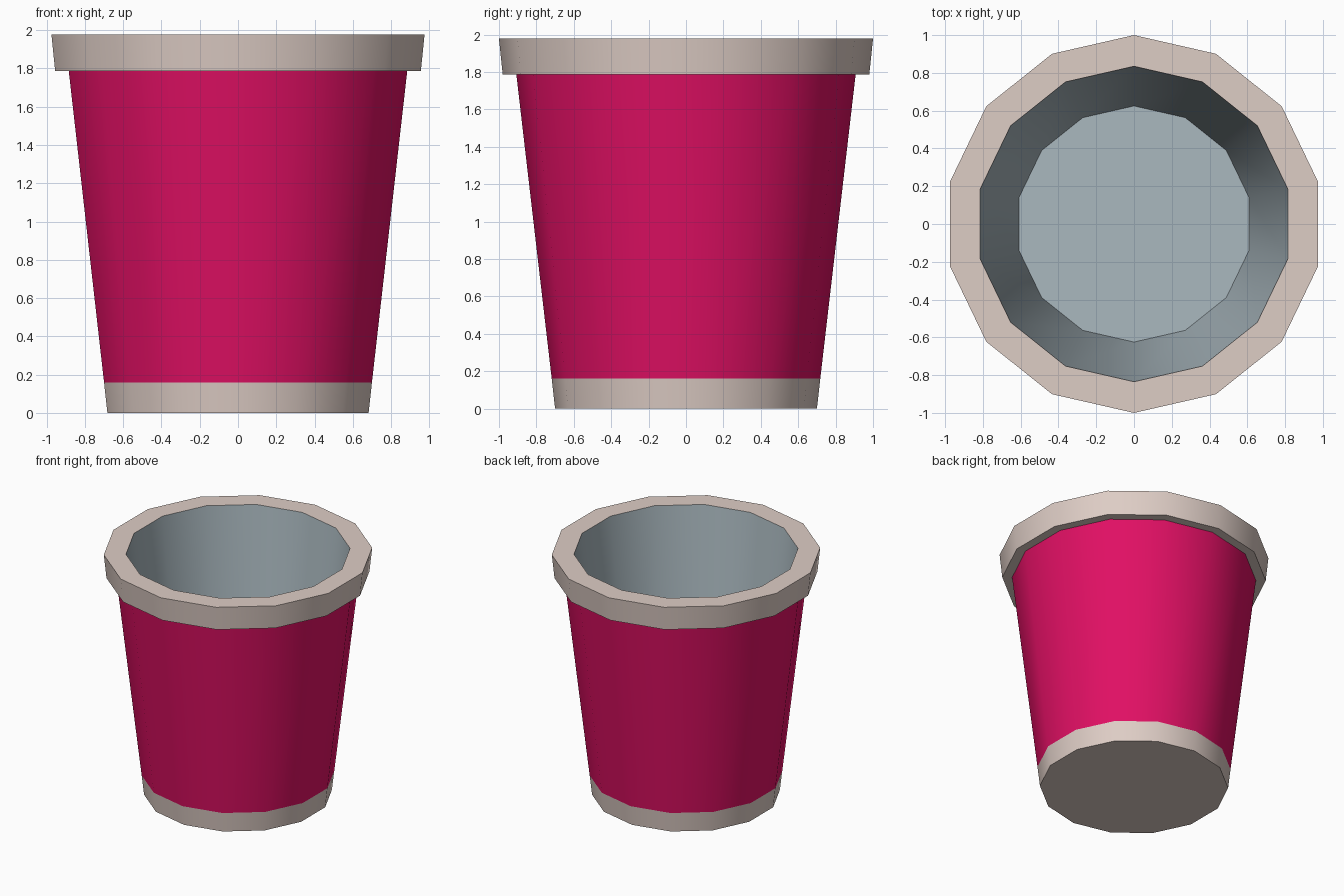
import bpy, bmesh, math

if "Cube" in bpy.data.objects:
    bpy.data.objects.remove(bpy.data.objects["Cube"])

SIDES = 14


def material(name, rgb):
    m = bpy.data.materials.new(name)
    m.diffuse_color = (*rgb, 1.0)
    m.use_nodes = True
    m.node_tree.nodes["Principled BSDF"].inputs["Base Color"].default_value = m.diffuse_color
    return m


def lathe(name, profile, mat, cap_start=False, cap_end=False):
    """Spin an (r, z) profile around z; faces point to the right of its path."""
    bm = bmesh.new()
    rings = []
    for r, z in profile:
        angles = [math.pi / 2 + math.tau * i / SIDES for i in range(SIDES)]
        rings.append([bm.verts.new((r * math.cos(a), r * math.sin(a), z)) for a in angles])
    for low, high in zip(rings, rings[1:]):
        for i in range(SIDES):
            j = (i + 1) % SIDES
            bm.faces.new((low[i], low[j], high[j], high[i]))
    if cap_start:
        bm.faces.new(rings[0][::-1])
    if cap_end:
        bm.faces.new(rings[-1])
    mesh = bpy.data.meshes.new(name)
    bm.to_mesh(mesh)
    bm.free()
    mesh.materials.append(mat)
    obj = bpy.data.objects.new(name, mesh)
    bpy.context.collection.objects.link(obj)
    bpy.ops.object.select_all(action='DESELECT')
    obj.select_set(True)
    bpy.context.view_layer.objects.active = obj
    bpy.ops.object.shade_smooth_by_angle(angle=math.radians(35))
    return obj


beige = material("warm_beige", (0.73, 0.61, 0.56))
pink = material("deep_pink", (0.75, 0.005, 0.127))
grey = material("blue_grey", (0.40, 0.48, 0.52))

# Base band with closed underside
lathe("base_band", [(0.70, 0.0), (0.718, 0.16)], beige, cap_start=True)
# Coloured tapered sleeve
lathe("sleeve", [(0.718, 0.16), (0.907, 1.786)], pink)
# Overhanging rim: underside, outer wall, top ring
lathe("rim", [(0.907, 1.786), (0.98, 1.786), (1.0, 1.978), (0.835, 1.978)], beige)
# Inside wall and floor
lathe("inner_lining", [(0.835, 1.978), (0.625, 0.16)], grey, cap_end=True)
